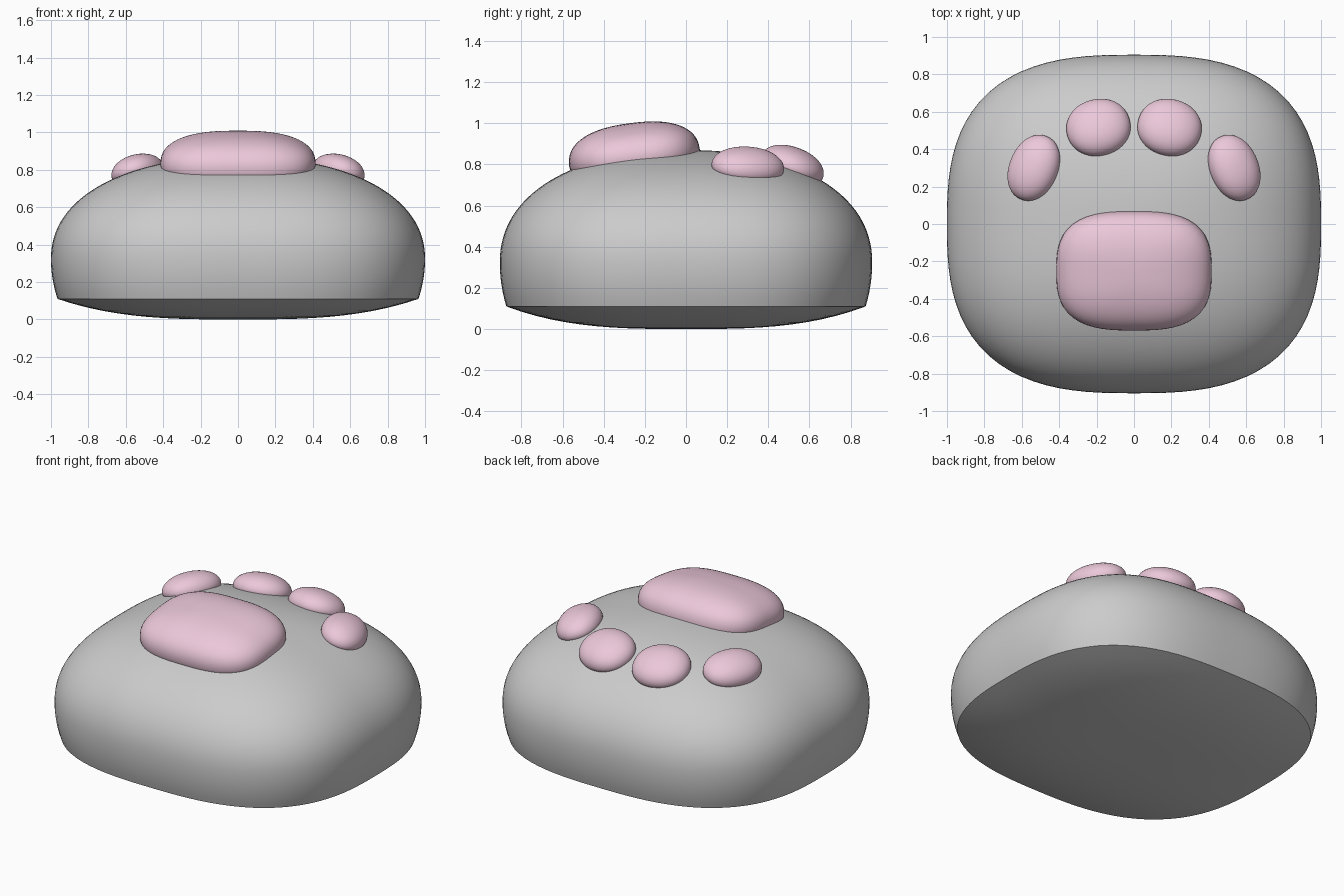
import bpy, bmesh, math
from mathutils import Matrix, Vector

if "Cube" in bpy.data.objects:
    bpy.data.objects.remove(bpy.data.objects["Cube"])

HX, HY, ZMID, HTOP, N_OUT, N_SIDE = 1.0, 0.905, 0.32, 0.55, 2.75, 2.2


def spow(v, p):
    return math.copysign(abs(v) ** p, v)


def outline(n, seg):
    """Unit superellipse points, counter-clockwise."""
    pts = []
    for i in range(seg):
        a = 2 * math.pi * i / seg
        c, s = math.cos(a), math.sin(a)
        k = (abs(c) ** n + abs(s) ** n) ** (-1 / n)
        pts.append((c * k, s * k))
    return pts


def dome_profile(n, steps):
    """(radius, height) from the rim towards the pole, pole left out."""
    out = []
    for i in range(steps):
        a = math.pi / 2 * i / steps
        out.append((spow(math.cos(a), 2 / n), spow(math.sin(a), 2 / n)))
    return out


def lathe(name, profile, bottom, top, hx, hy, n, seg=96, mat=None, matrix=None):
    """Stack scaled superellipse rings between two pole heights."""
    bm = bmesh.new()
    pts = outline(n, seg)
    rings = [[bm.verts.new((x * r * hx, y * r * hy, z)) for x, y in pts] for r, z in profile]
    lo, hi = bm.verts.new((0, 0, bottom)), bm.verts.new((0, 0, top))
    for i in range(seg):
        j = (i + 1) % seg
        bm.faces.new((lo, rings[0][j], rings[0][i]))
        bm.faces.new((hi, rings[-1][i], rings[-1][j]))
        for a, b in zip(rings, rings[1:]):
            bm.faces.new((a[i], a[j], b[j], b[i]))
    if matrix:
        bm.transform(matrix)
    mesh = bpy.data.meshes.new(name)
    bm.to_mesh(mesh)
    bm.free()
    ob = bpy.data.objects.new(name, mesh)
    bpy.context.collection.objects.link(ob)
    if mat:
        mesh.materials.append(mat)
    bpy.ops.object.select_all(action='DESELECT')
    ob.select_set(True)
    bpy.context.view_layer.objects.active = ob
    bpy.ops.object.shade_smooth_by_angle(angle=math.radians(35))
    return ob


def body_z(x, y):
    r = (abs(x / HX) ** N_OUT + abs(y / HY) ** N_OUT) ** (1 / N_OUT)
    return ZMID + HTOP * (1 - r ** N_SIDE) ** (1 / N_SIDE)


def pad(name, x, y, z, normal, spin, a, b, h, n, n_side, mat):
    """Cushion whose base lies on the body, facing along the normal."""
    m = (Matrix.Translation((x, y, z))
         @ Vector((0, 0, 1)).rotation_difference(normal).to_matrix().to_4x4()
         @ Matrix.Rotation(math.radians(spin), 4, 'Z'))
    upper = [(r, t * h) for r, t in dome_profile(n_side, 16)]
    lower = [(r, -t * h * 0.7) for r, t in dome_profile(n_side, 8)][:0:-1]
    lathe(name, lower + upper, -h * 0.7, h, a, b, n, 64, mat, m)


# Paw body: shallow bowl underside, crease, rounded side and domed top
RIM = 0.965
under = [(RIM * i / 12, 0.11 * (i / 12) ** 3) for i in range(1, 13)]
side = [(1 - 0.035 * (1 - i / 6) ** 2, 0.11 + 0.21 * i / 6) for i in range(1, 6)]
dome = [(r, ZMID + HTOP * t) for r, t in dome_profile(N_SIDE, 32)]
lathe("paw_body", under + side + dome, 0, ZMID + HTOP, HX, HY, N_OUT)

pink = bpy.data.materials.new("pad_pink")
pink.diffuse_color = (0.84, 0.58, 0.70, 1)
pink.use_nodes = True
pink.node_tree.nodes["Principled BSDF"].inputs["Base Color"].default_value = pink.diffuse_color

# Large palm pad, tilted slightly towards the front
tilt = math.radians(7.5)
pad("palm_pad", 0, -0.25, 0.83, Vector((0, -math.sin(tilt), math.cos(tilt))), 0,
    0.415, 0.32, 0.172, 2.9, 2.4, pink)

# Toe pads, mirrored left and right
for s, label in ((1, "right"), (-1, "left")):
    for part, x, y, spin, a, b, h in (("inner_toe", 0.19, 0.515, -15, 0.172, 0.158, 0.097),
                                      ("outer_toe", 0.535, 0.30, 22, 0.134, 0.182, 0.095)):
        x *= s
        e = 0.01
        nrm = Vector(((body_z(x - e, y) - body_z(x + e, y)) / (2 * e),
                      (body_z(x, y - e) - body_z(x, y + e)) / (2 * e), 1)).normalized()
        pad(f"{part}_{label}", x, y, body_z(x, y), nrm, s * spin, a, b, h, 2.1, 2.1, pink)
